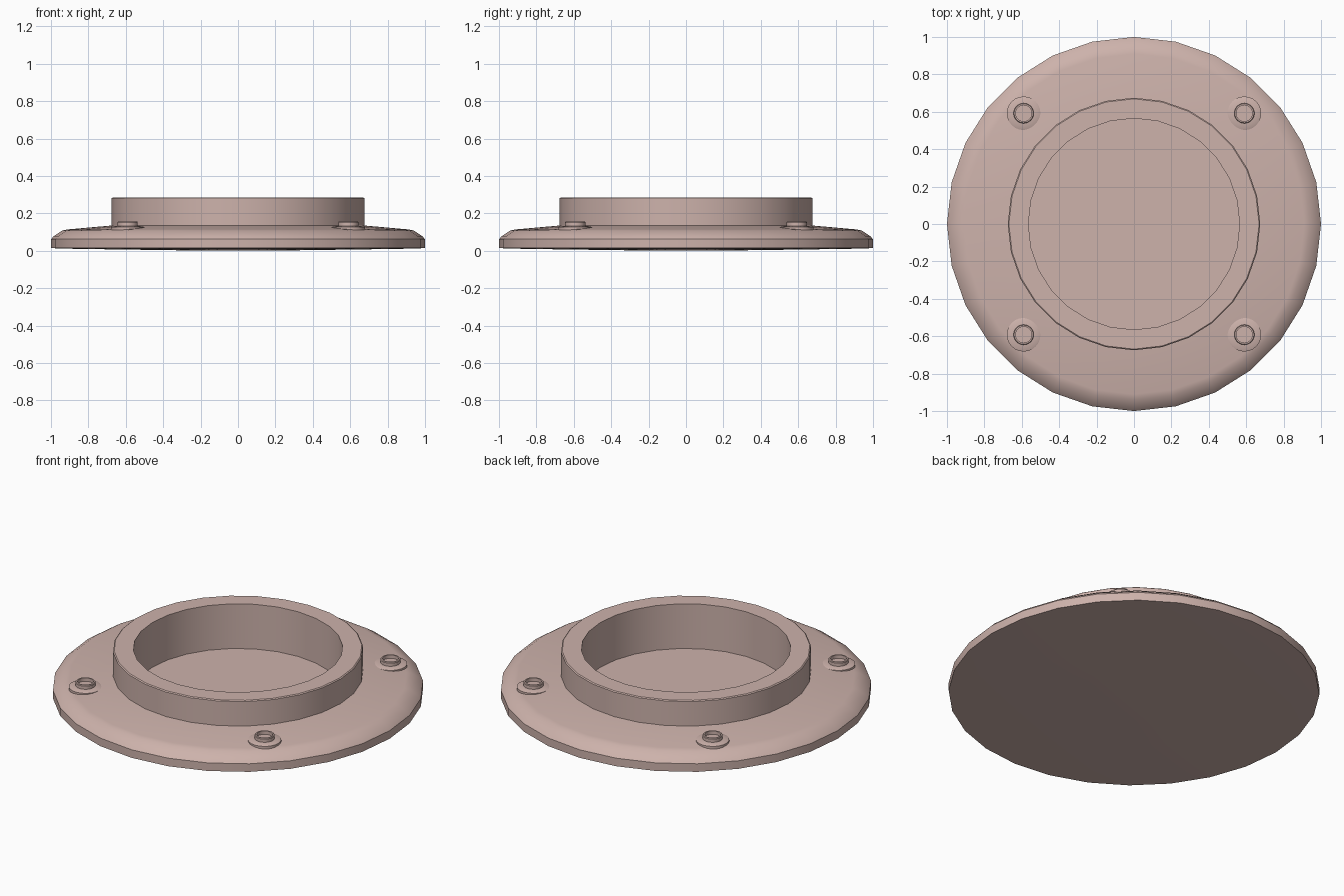
import bpy, bmesh, math

if "Cube" in bpy.data.objects:
    bpy.data.objects.remove(bpy.data.objects["Cube"])

SIDES = 28

clay = bpy.data.materials.new("dusty_pink")
clay.diffuse_color = (0.61, 0.445, 0.407, 1)
clay.use_nodes = True
clay.node_tree.nodes["Principled BSDF"].inputs["Base Color"].default_value = clay.diffuse_color


def lathe(name, profile, sides, center=(0, 0), angle=25):
    """Spin an (r, z) profile round a vertical axis; r = 0 ends close to a point."""
    bm = bmesh.new()
    rings = []
    for r, z in profile:
        if r == 0:
            rings.append([bm.verts.new((0, 0, z))] * sides)
        else:
            rings.append([bm.verts.new((r * math.sin(math.tau * i / sides),
                                        r * math.cos(math.tau * i / sides), z))
                          for i in range(sides)])
    for a, b in zip(rings, rings[1:]):
        for i in range(sides):
            j = (i + 1) % sides
            bm.faces.new(list(dict.fromkeys((a[i], a[j], b[j], b[i]))))
    bmesh.ops.recalc_face_normals(bm, faces=bm.faces)
    mesh = bpy.data.meshes.new(name)
    bm.to_mesh(mesh)
    bm.free()
    obj = bpy.data.objects.new(name, mesh)
    obj.location = (center[0], center[1], 0)
    mesh.materials.append(clay)
    bpy.context.collection.objects.link(obj)
    bpy.ops.object.select_all(action='DESELECT')
    obj.select_set(True)
    bpy.context.view_layer.objects.active = obj
    bpy.ops.object.shade_smooth_by_angle(angle=math.radians(angle))
    return obj


# Flange with slightly domed underside, raised collar and deep round well
lathe("flange_with_collar", [
    (0, 0.0), (0.285, 0.002), (0.57, 0.006), (0.86, 0.010), (1.0, 0.014),
    (1.0, 0.062), (0.985, 0.078), (0.94, 0.108), (0.91, 0.114), (0.675, 0.135),
    (0.675, 0.281), (0.669, 0.286), (0.565, 0.286), (0.565, 0.02), (0, 0.02),
], SIDES)

# Four screw bosses: low washer with a short hollow stud
for sx in (-1, 1):
    for sy in (-1, 1):
        spot = (0.59 * sx, 0.592 * sy)
        lathe("washer", [(0, 0.108), (0.09, 0.108), (0.09, 0.126),
                         (0.082, 0.129), (0.05, 0.134), (0, 0.134)], 24, spot)
        lathe("hollow_stud", [(0, 0.125), (0.054, 0.125), (0.054, 0.152),
                              (0.051, 0.156), (0.043, 0.156), (0.043, 0.136),
                              (0, 0.136)], 24, spot)
